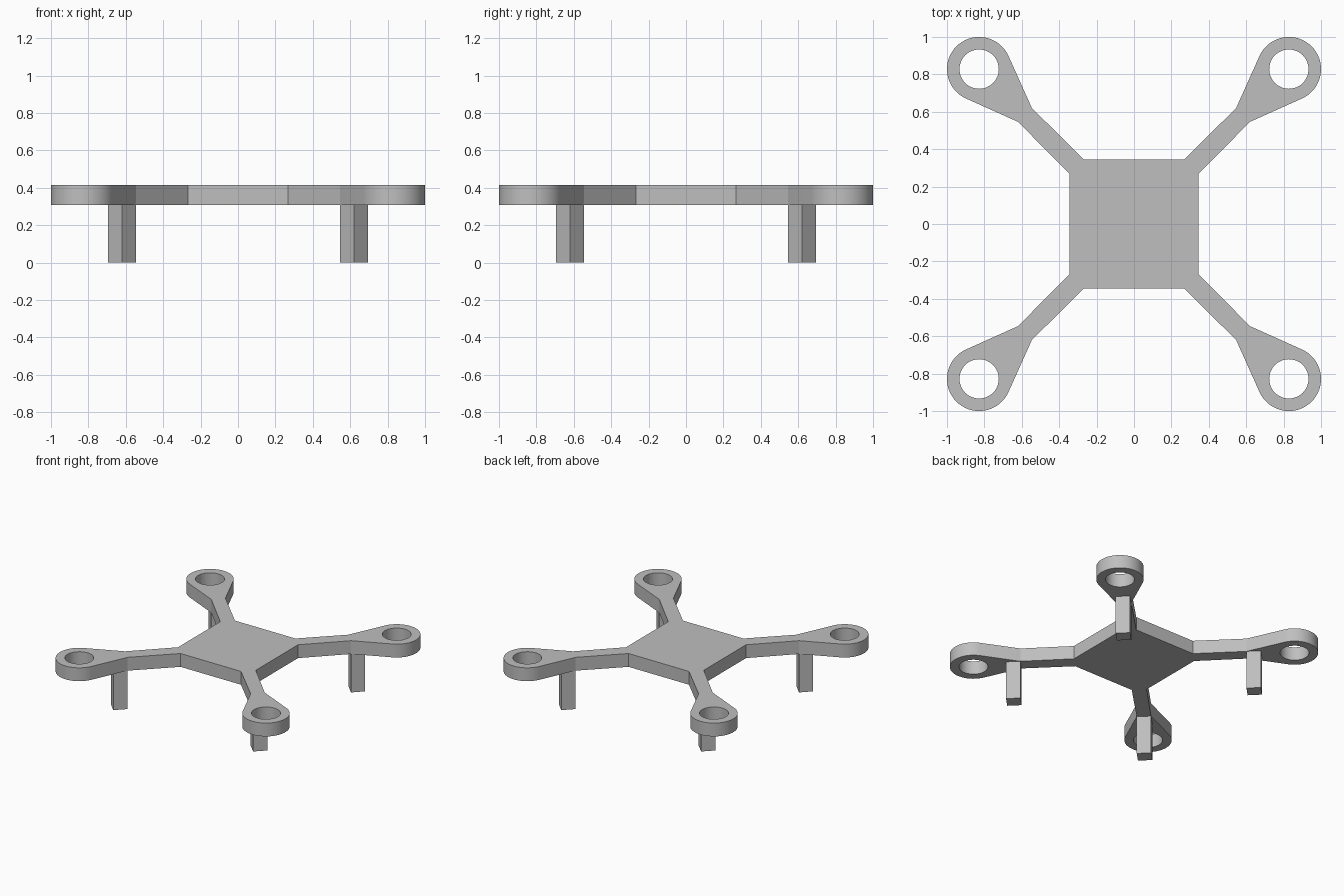
import bpy, bmesh
from math import atan2, asin, pi, cos, sin, sqrt
from mathutils import Matrix, Vector

cube = bpy.data.objects.get("Cube")
if cube:
    bpy.data.objects.remove(cube, do_unlink=True)

grey = bpy.data.materials.new("light_grey")
grey.use_nodes = True
grey.diffuse_color = (0.52, 0.52, 0.52, 1)
grey.node_tree.nodes["Principled BSDF"].inputs["Base Color"].default_value = grey.diffuse_color

PLATE_BOTTOM, PLATE_TOP = 0.308, 0.415
BODY, NOTCH = 0.345, 0.268       # body half width and where an arm leaves its edge
NECK = Vector((0.62, 0.546))     # where an arm begins to widen
RING_R, HOLE_R = 0.172, 0.105
RING = Vector((1 - RING_R, 1 - RING_R))


def arc(radius, start, end, count):
    return [RING + radius * Vector((cos(a), sin(a)))
            for a in (start + (end - start) * i / count for i in range(count + 1))]


# Outline of one arm, from its right side round the motor ring to its left side
to_neck = NECK - RING
tangent = atan2(to_neck.y, to_neck.x) + pi / 2 - asin(RING_R / to_neck.length)
arm = [Vector((BODY, NOTCH)), NECK]
arm += arc(RING_R, tangent, pi / 2 - tangent, 40)
arm += [NECK.yx, Vector((NOTCH, BODY))]
hole = arc(HOLE_R, 0, 2 * pi, 48)[:-1]
turns = [Matrix.Rotation(i * pi / 2, 2) for i in range(4)]

# Frame plate: one filled outline with four holes, extruded
curve = bpy.data.curves.new("frame_outline", "CURVE")
curve.dimensions = "2D"
curve.fill_mode = "BOTH"
curve.extrude = (PLATE_TOP - PLATE_BOTTOM) / 2
loops = [[t @ p for t in turns for p in arm]] + [[t @ p for p in hole] for t in turns]
for points in loops:
    spline = curve.splines.new("POLY")
    spline.points.add(len(points) - 1)
    for point, p in zip(spline.points, points):
        point.co = (p.x, p.y, 0, 1)
    spline.use_cyclic_u = True
frame = bpy.data.objects.new("frame_plate", curve)
frame.location.z = (PLATE_TOP + PLATE_BOTTOM) / 2
bpy.context.collection.objects.link(frame)
bpy.ops.object.select_all(action="DESELECT")
bpy.context.view_layer.objects.active = frame
frame.select_set(True)
bpy.ops.object.convert(target="MESH")
frame = bpy.context.object
frame.name = "frame_plate"
frame.data.materials.clear()
frame.data.materials.append(grey)

# Weld the caps to the walls
bm = bmesh.new()
bm.from_mesh(frame.data)
bmesh.ops.remove_doubles(bm, verts=bm.verts, dist=0.0005)
bmesh.ops.recalc_face_normals(bm, faces=bm.faces)
bm.to_mesh(frame.data)
bm.free()
bpy.ops.object.shade_smooth_by_angle(angle=pi / 9)

# Square legs under the arms, turned to line up with them
LEG_SIDE = (NECK.x - NECK.y) * sqrt(2)
for name, sx, sy in (("front_left_leg", 1, -1), ("front_right_leg", -1, -1),
                     ("back_left_leg", 1, 1), ("back_right_leg", -1, 1)):
    mesh = bpy.data.meshes.new(name)
    bm = bmesh.new()
    bmesh.ops.create_cube(bm, size=1, matrix=Matrix.Diagonal((LEG_SIDE, LEG_SIDE, PLATE_BOTTOM, 1)))
    bm.to_mesh(mesh)
    bm.free()
    mesh.materials.append(grey)
    leg = bpy.data.objects.new(name, mesh)
    leg.location = (sx * NECK.x, sy * NECK.x, PLATE_BOTTOM / 2)
    leg.rotation_euler.z = pi / 4
    bpy.context.collection.objects.link(leg)
